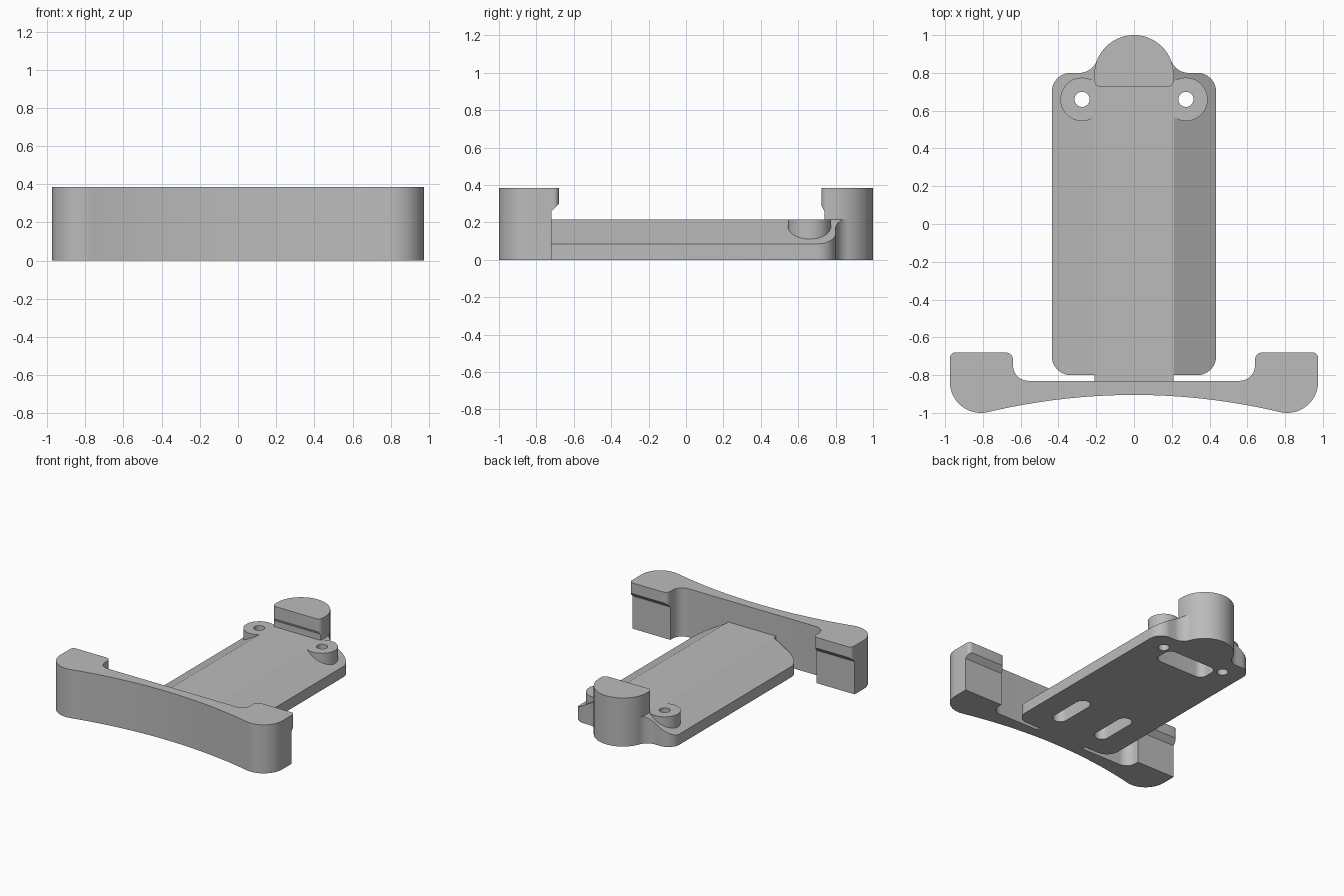
import bpy, bmesh
from math import cos, sin, radians

if "Cube" in bpy.data.objects:
    bpy.data.objects.remove(bpy.data.objects["Cube"], do_unlink=True)

grey = bpy.data.materials.new("plain_grey")
grey.use_nodes = True
grey.diffuse_color = (0.5, 0.5, 0.5, 1)
grey.node_tree.nodes["Principled BSDF"].inputs["Base Color"].default_value = (0.5, 0.5, 0.5, 1)


def arc(cx, cy, r, start, end, steps=14):
    angles = [radians(start + (end - start) * i / steps) for i in range(steps + 1)]
    return [(cx + r * cos(a), cy + r * sin(a)) for a in angles]


def mirrored(half):
    """Close a right-hand outline with its mirror image."""
    return half + [(-x, y) for x, y in reversed(half)]


def slot(cx, cy, a, b, r):
    """Rounded rectangle outline."""
    corners = ((1, 1, 0), (-1, 1, 90), (-1, -1, 180), (1, -1, 270))
    return [p for sx, sy, t in corners
            for p in arc(cx + sx * (a - r), cy + sy * (b - r), r, t, t + 90, 8)]


def prism(name, outline, low, high, axis="z"):
    place = {"x": lambda a, b, h: (h, a, b),
             "y": lambda a, b, h: (a, h, b),
             "z": lambda a, b, h: (a, b, h)}[axis]
    bm = bmesh.new()
    bottom = [bm.verts.new(place(a, b, low)) for a, b in outline]
    top = [bm.verts.new(place(a, b, high)) for a, b in outline]
    bm.faces.new(bottom)
    bm.faces.new(top)
    for i in range(len(outline)):
        bm.faces.new((bottom[i - 1], bottom[i], top[i], top[i - 1]))
    bmesh.ops.remove_doubles(bm, verts=bm.verts, dist=0.0001)
    bmesh.ops.recalc_face_normals(bm, faces=bm.faces)
    mesh = bpy.data.meshes.new(name)
    bm.to_mesh(mesh)
    bm.free()
    obj = bpy.data.objects.new(name, mesh)
    bpy.context.collection.objects.link(obj)
    mesh.materials.append(grey)
    return obj


def select(obj):
    bpy.ops.object.select_all(action="DESELECT")
    obj.select_set(True)
    bpy.context.view_layer.objects.active = obj


def cut(obj, cutter):
    mod = obj.modifiers.new("cut", "BOOLEAN")
    mod.operation, mod.solver, mod.object = "DIFFERENCE", "EXACT", cutter
    select(obj)
    bpy.ops.object.modifier_apply(modifier=mod.name)
    bpy.data.objects.remove(cutter, do_unlink=True)


def circle(x, y, r):
    return arc(x, y, r, 0, 360, 40)[:-1]


HEIGHT, DECK = 0.385, 0.215

# Base plate with front tongue, rounded corners and fillets towards the post
plate = prism("base_plate", mirrored(
    [(0.21, -0.83), (0.21, -0.8)]
    + arc(0.335, -0.7, 0.1, -90, 0)
    + arc(0.335, 0.7, 0.1, 0, 90)
    + arc(0.29, 0.9, 0.1, 270, 200.8)), 0, DECK)

# Sloped shoulders, leaving a round screw boss standing on each side
for side in (1, -1):
    slope = [(0.15, 0.25), (0.55, 0.0186), (0.55, 0.5), (0.15, 0.5)]
    shoulder = prism("shoulder_cutter", [(side * x, z) for x, z in slope], -1.2, 1.2, "y")
    cut(shoulder, prism("boss_keeper", circle(side * 0.275, 0.66, 0.115), -0.2, 0.7))
    cut(plate, shoulder)
    cut(plate, prism("screw_hole", circle(side * 0.275, 0.66, 0.04), -0.1, 0.5))
    cut(plate, prism("front_slot", slot(side * 0.195, -0.467, 0.055, 0.18, 0.0549), -0.1, 0.14))
cut(plate, prism("rear_slot", slot(0, 0.576, 0.22, 0.085, 0.055), -0.1, 0.14))

# Rear post: half round behind, overhanging lip in front
post = prism("rear_post", mirrored(
    arc(0.175, 0.76, 0.035, -90, 0, 8) + arc(0, 0.79, 0.21, 0, 90, 28)), 0, HEIGHT)
cut(post, prism("post_undercut",
                [(0.6, DECK), (0.74, DECK), (0.74, 0.26), (0.72, 0.3), (0.6, 0.3)],
                -0.5, 0.5, "x"))

# Front bar: concave front face, thick rounded jaw at each end
bar_half = ([(0.77 * i / 24, -0.905 - (0.77 * i / 24) ** 2 / 6.6) for i in range(24)]
            + arc(0.81, -0.835, 0.165, -103.4, 0, 24)
            + arc(0.945, -0.71, 0.03, 0, 90, 8)
            + arc(0.68, -0.72, 0.04, 90, 180, 8)
            + arc(0.56, -0.75, 0.08, 0, -90))
bar = prism("front_bar", mirrored(bar_half), 0, HEIGHT)
cut(bar, prism("jaw_undercut",
               [(-0.72, -0.1), (-0.72, 0.26), (-0.68, 0.3), (-0.6, 0.38), (-0.6, -0.1)],
               -1.2, 1.2, "x"))

# Smooth curved walls, keep edges sharp
for obj in (plate, post, bar):
    select(obj)
    bpy.ops.object.shade_smooth_by_angle(angle=radians(25))
